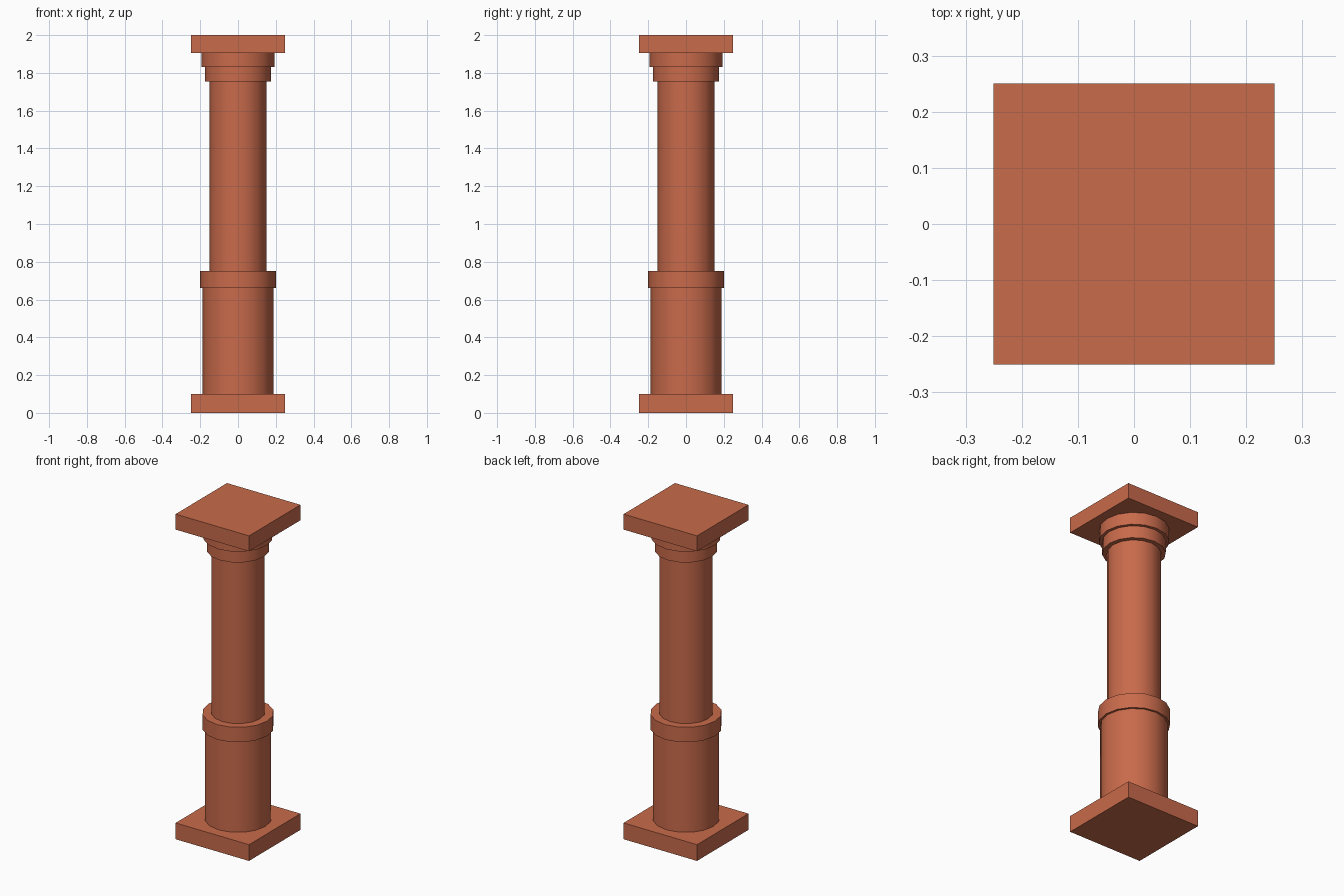
import bpy, math

if "Cube" in bpy.data.objects:
    bpy.data.objects.remove(bpy.data.objects["Cube"])

mat = bpy.data.materials.new("terracotta")
mat.diffuse_color = (0.58, 0.145, 0.07, 1)
mat.use_nodes = True
mat.node_tree.nodes["Principled BSDF"].inputs["Base Color"].default_value = mat.diffuse_color


def slab(name, z0, z1, width=0.5):
    bpy.ops.mesh.primitive_cube_add(size=1, location=(0, 0, (z0 + z1) / 2))
    ob = bpy.context.object
    ob.name = name
    ob.scale = (width, width, z1 - z0)
    bpy.ops.object.transform_apply(location=False, rotation=False, scale=True)
    ob.data.materials.append(mat)


def drum(name, radius, z0, z1, sides=16):
    bpy.ops.mesh.primitive_cylinder_add(vertices=sides, radius=radius, depth=z1 - z0,
                                        location=(0, 0, (z0 + z1) / 2))
    ob = bpy.context.object
    ob.name = name
    bpy.ops.object.shade_smooth_by_angle(angle=math.radians(30))
    ob.data.materials.append(mat)


# square plates at both ends
slab("base_plate", 0, 0.10)
slab("top_plate", 1.905, 2.0)

# round stack between them, bottom to top
drum("lower_drum", 0.187, 0.10, 0.66)
drum("middle_ring", 0.20, 0.66, 0.752)
drum("shaft", 0.15, 0.752, 1.755)
drum("lower_collar", 0.176, 1.755, 1.83)
drum("upper_collar", 0.194, 1.83, 1.905)
